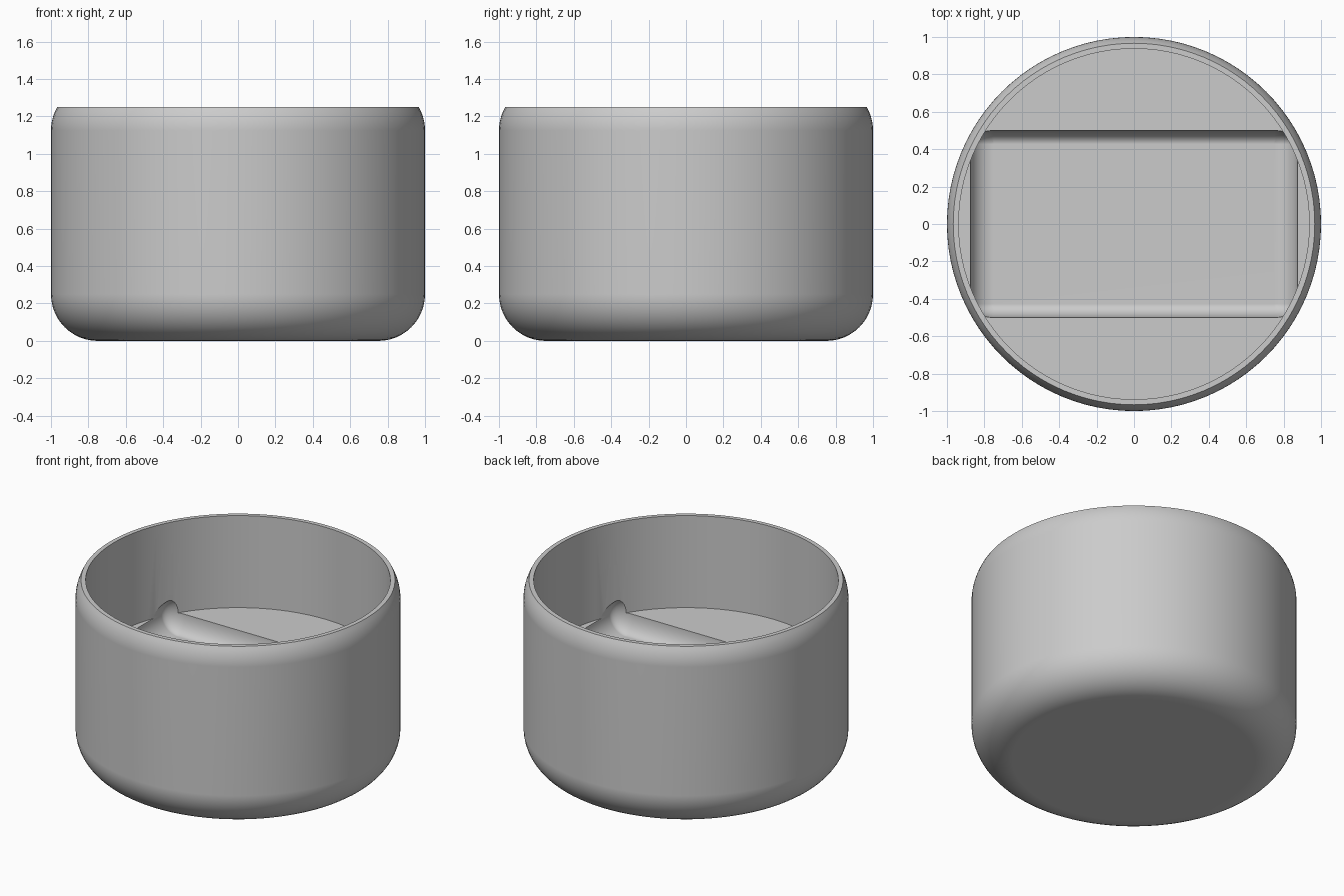
import bpy
import bmesh
from math import cos, sin, radians, tau
from mathutils import Matrix, Vector

default = bpy.data.objects.get("Cube")
if default:
    bpy.data.objects.remove(default, do_unlink=True)

HEIGHT, FLOOR, INNER = 1.25, 0.625, 0.9375
CORNER = 0.25                     # outer edge rounding
POCKET = Vector((0.875, 0.5, 0.125))   # half sizes of the recess
ROUND = Vector((0.125, 0.073, 0.125))  # rounding of the recess

grey = bpy.data.materials.new("plain_grey")
grey.use_nodes = True
grey.diffuse_color = (0.6, 0.6, 0.6, 1)
grey.node_tree.nodes["Principled BSDF"].inputs["Base Color"].default_value = grey.diffuse_color


def make_object(name, bm):
    bmesh.ops.recalc_face_normals(bm, faces=bm.faces)
    mesh = bpy.data.meshes.new(name)
    bm.to_mesh(mesh)
    bm.free()
    mesh.materials.append(grey)
    obj = bpy.data.objects.new(name, mesh)
    bpy.context.collection.objects.link(obj)
    return obj


def arc(z, start, end, steps):
    """Points of a quarter round in the turned profile."""
    angles = [radians(start + (end - start) * i / steps) for i in range(steps + 1)]
    return [(1 - CORNER + CORNER * cos(a), z + CORNER * sin(a)) for a in angles]


# Turned cup: rounded base, rim cut through the upper rounding, raised floor
profile = [(0, 0)] + arc(CORNER, -90, 0, 12) + arc(HEIGHT - CORNER / 2, 0, 30, 5)
profile += [(INNER, HEIGHT), (INNER, FLOOR), (0, FLOOR)]
bm = bmesh.new()
verts = [bm.verts.new((r, 0, z)) for r, z in profile]
edges = [bm.edges.new(pair) for pair in zip(verts, verts[1:])]
bmesh.ops.spin(bm, geom=verts + edges, cent=(0, 0, 0), axis=(0, 0, 1),
               angle=tau, steps=96, use_duplicate=False)
bmesh.ops.remove_doubles(bm, verts=bm.verts, dist=0.0001)
cup = make_object("round_cup", bm)

# Rounded recess cutter: hull around four corner ellipsoids
bm = bmesh.new()
for sx in (-1, 1):
    for sy in (-1, 1):
        place = Matrix.Translation((sx * (POCKET.x - ROUND.x),
                                    sy * (POCKET.y - ROUND.y), FLOOR))
        bmesh.ops.create_uvsphere(bm, u_segments=32, v_segments=17, radius=1,
                                  matrix=place @ Matrix.Diagonal((*ROUND, 1)))
bmesh.ops.delete(bm, geom=bm.faces[:], context='FACES_ONLY')
bmesh.ops.delete(bm, geom=bm.edges[:], context='EDGES_FACES') if bm.edges else None
hull = bmesh.ops.convex_hull(bm, input=bm.verts)
spare = {g for key in ("geom_interior", "geom_unused") for g in hull[key]
         if isinstance(g, bmesh.types.BMVert)}
bmesh.ops.delete(bm, geom=list(spare), context='VERTS')
bmesh.ops.dissolve_limit(bm, angle_limit=radians(0.5), verts=bm.verts, edges=bm.edges)
cutter = make_object("recess_cutter", bm)
cutter.hide_render = True

# Cut the recess into the floor
cut = cup.modifiers.new("recess", 'BOOLEAN')
cut.operation = 'DIFFERENCE'
cut.solver = 'EXACT'
cut.object = cutter
bpy.ops.object.select_all(action='DESELECT')
cup.select_set(True)
bpy.context.view_layer.objects.active = cup
bpy.ops.object.modifier_apply(modifier=cut.name)
bpy.data.objects.remove(cutter, do_unlink=True)

# Smooth shading with crisp rim and recess edges, flat floors kept flat
bpy.ops.object.shade_smooth_by_angle(angle=radians(30))
weighted = cup.modifiers.new("flat_floors", 'WEIGHTED_NORMAL')
weighted.keep_sharp = True
